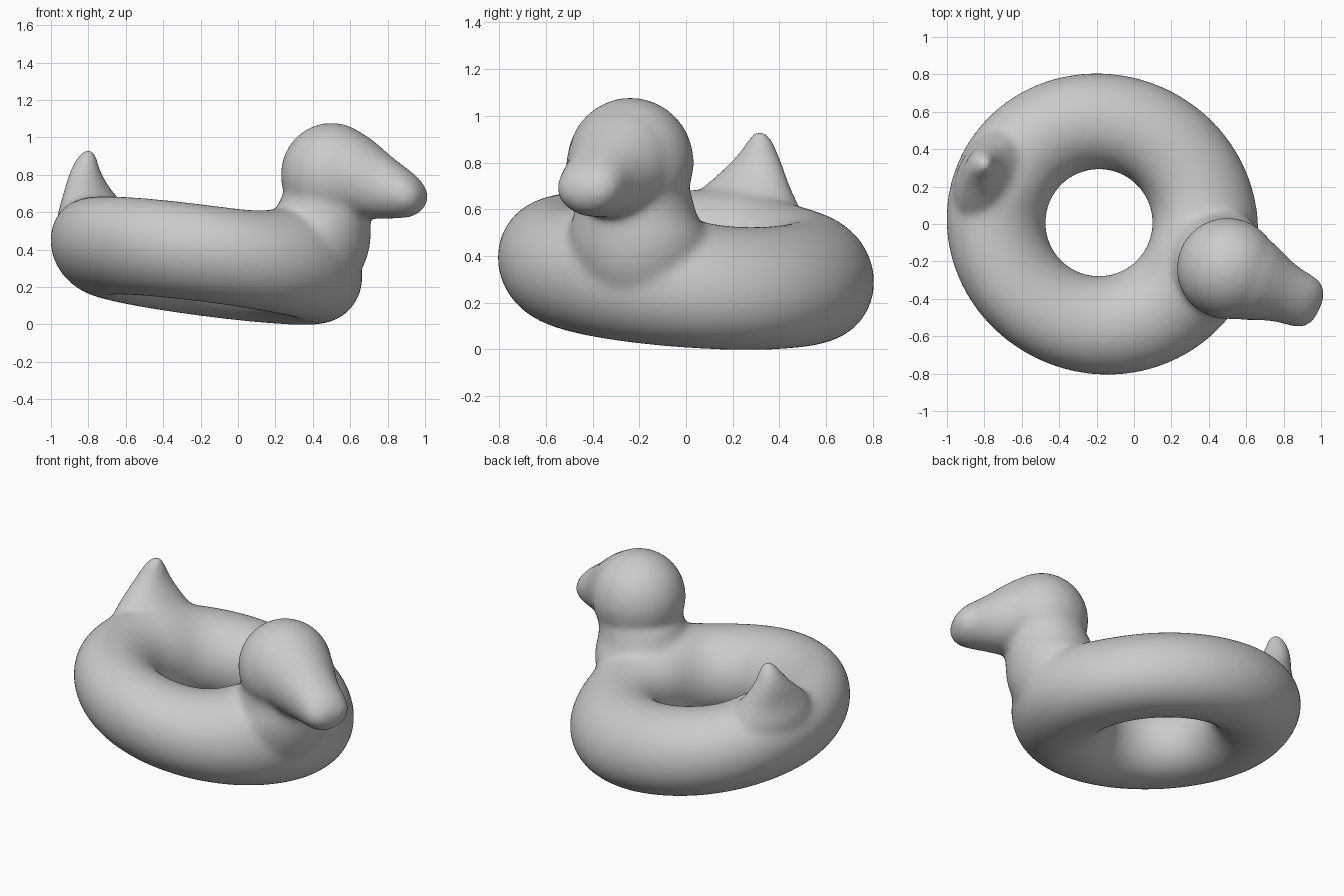
import bpy, bmesh
from math import sin, cos, pi, radians, exp
from mathutils import Vector

if "Cube" in bpy.data.objects:
    bpy.data.objects.remove(bpy.data.objects["Cube"])

HEADING = radians(-23.5)
FWD = Vector((cos(HEADING), sin(HEADING), 0))
SIDE = Vector((-sin(HEADING), cos(HEADING), 0))
UP = Vector((0, 0, 1))
bm = bmesh.new()


def skin(rings, closed=False):
    """Bridge rings of points; cap the ends unless closed."""
    loops = [[bm.verts.new(p) for p in r] for r in rings]
    pairs = list(zip(loops, loops[1:])) + ([(loops[-1], loops[0])] if closed else [])
    for a, b in pairs:
        for i in range(len(a)):
            j = (i + 1) % len(a)
            bm.faces.new((a[i], a[j], b[j], b[i]))
    if not closed:
        bm.faces.new(loops[0][::-1])
        bm.faces.new(loops[-1])


def ellipse(c, u, v, n=32):
    return [Vector(c) + u * cos(2 * pi * i / n) + v * sin(2 * pi * i / n) for i in range(n)]


def bump(t, at, width):
    d = (t - at + pi) % (2 * pi) - pi
    return exp(-(d / width) ** 2)


# swim ring: slightly oval, tilted tube, swelling under the neck and tail
rings = []
for i in range(64):
    t = 2 * pi * i / 64
    k = cos(t - HEADING)
    chest, rump = bump(t, HEADING, .45), bump(t, radians(157), .3)
    outer = 0.803 + 0.038 * k * k + 0.01 * k + 0.008 * chest
    inner = 0.284 - 0.008 * k
    mid, half = (outer + inner) / 2, (outer - inner) / 2
    d = Vector((cos(t), sin(t), 0))
    x, y = -0.18 + d.x * mid, d.y * mid + 0.004
    slope = Vector((d.x, d.y, -0.13 * d.x - 0.07 * d.y))
    rise = 0.04 * chest + 0.015 * rump
    c = (x, y, 0.342 - 0.13 * (x + 0.18) - 0.07 * y + rise)
    rings.append(ellipse(c, slope * half, UP * (0.262 + rise), 28))
skin(rings, closed=True)

# neck flaring into the chest: x, y, z, depth radius, width radius
neck = [(.40, -.19, .20, .20, .22), (.415, -.195, .30, .258, .26), (.42, -.2, .40, .285, .30),
        (.425, -.205, .49, .285, .31), (.44, -.215, .55, .27, .275), (.46, -.22, .62, .25, .25),
        (.49, -.23, .75, .25, .25)]
skin([ellipse((x, y, z), FWD * a, SIDE * b) for x, y, z, a, b in neck])

# head
head = Vector((.50, -.238, .80))
skin([ellipse(head + UP * .28 * sin(a), FWD * .275 * cos(a), SIDE * .275 * cos(a))
      for a in [radians(-88 + 11 * i) for i in range(17)]])

# bill: distance forward, half width, bottom, top
bill = [(0, .24, .57, 1.05), (.15, .24, .565, 1.045), (.25, .192, .562, .97),
        (.35, .155, .563, .89), (.44, .150, .567, .83), (.49, .135, .582, .79),
        (.525, .10, .62, .745), (.54, .05, .65, .71)]
skin([ellipse(head + FWD * s + UP * ((lo + hi) / 2 - head.z), SIDE * w, UP * (hi - lo) / 2)
      for s, w, lo, hi in bill])

# tail: x, y, z, half depth, half width
tail = [(-.76, .24, .45, .18, .26), (-.765, .24, .57, .19, .28), (-.775, .24, .63, .165, .25),
        (-.80, .26, .70, .12, .195), (-.82, .305, .80, .085, .112), (-.812, .316, .88, .06, .064),
        (-.80, .317, .925, .038, .038), (-.798, .317, .938, .014, .014)]
skin([ellipse((x, y, z), FWD * a, SIDE * b) for x, y, z, a, b in tail])

# fuse everything into one soft inflated skin
bmesh.ops.recalc_face_normals(bm, faces=bm.faces)
mesh = bpy.data.meshes.new("duck_float")
bm.to_mesh(mesh)
bm.free()
duck = bpy.data.objects.new("duck_float", mesh)
bpy.context.collection.objects.link(duck)
m = duck.modifiers.new("round", 'SUBSURF')
m.levels = m.render_levels = 2
m = duck.modifiers.new("fuse", 'REMESH')
m.mode = 'VOXEL'
m.voxel_size = 0.016
m.use_smooth_shade = True
m = duck.modifiers.new("soften", 'SMOOTH')
m.factor = 0.5
m.iterations = 24
